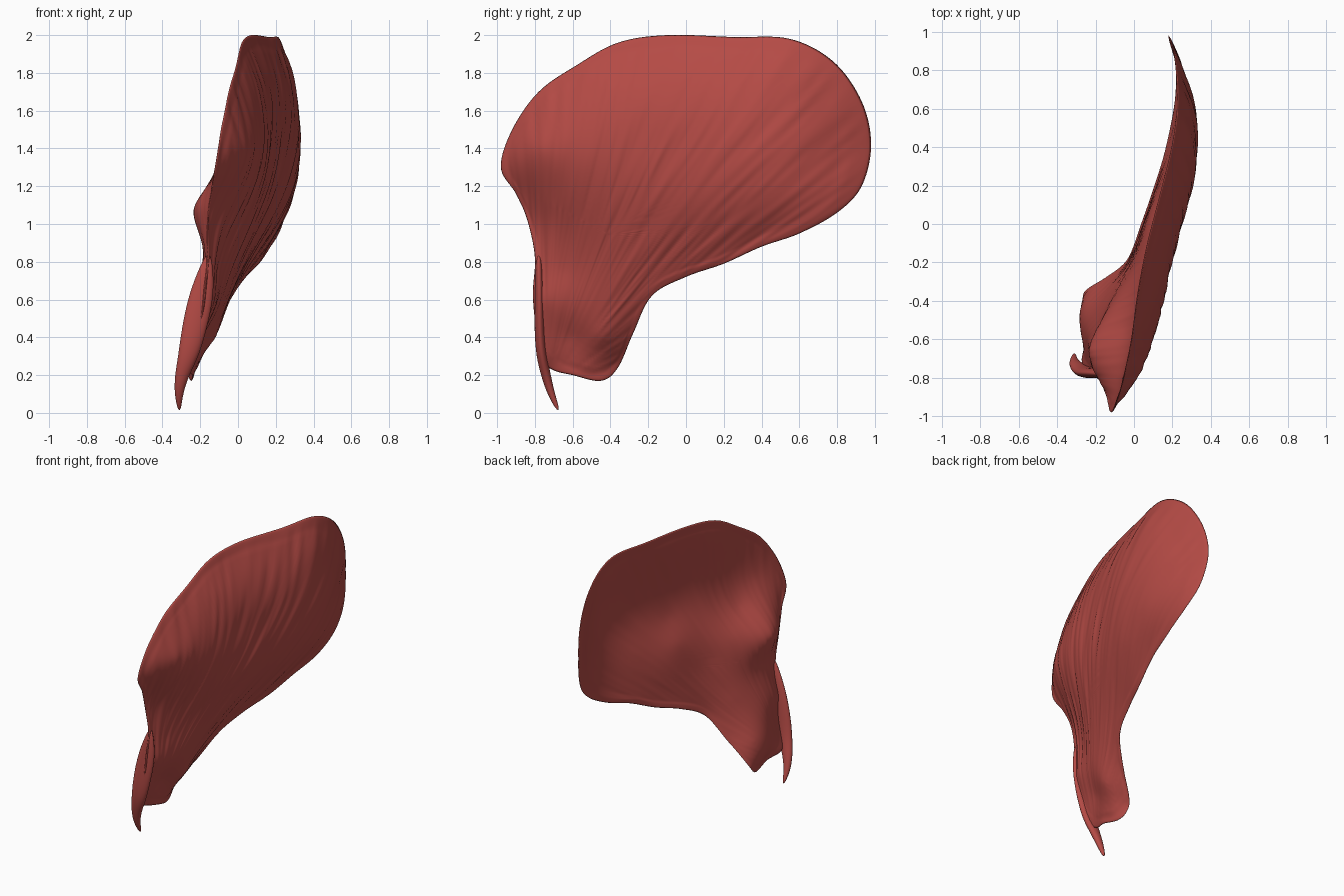
import bpy
import bmesh
import math
from mathutils import Vector, noise

if "Cube" in bpy.data.objects:
    bpy.data.objects.remove(bpy.data.objects["Cube"], do_unlink=True)

# Single muscle colour
muscle_red = bpy.data.materials.new("muscle_red")
muscle_red.use_nodes = True
COLOUR = (0.46, 0.07, 0.06, 1)
muscle_red.diffuse_color = COLOUR
muscle_red.node_tree.nodes["Principled BSDF"].inputs["Base Color"].default_value = COLOUR

# Control points are (y, z, x): the rim of the fan, then its two faces
RIM = [(-.98, 1.3, -.12), (-.92, 1.5, -.09), (-.78, 1.7, -.05), (-.58, 1.84, -.01),
       (-.36, 1.96, .02), (-.1, 2, .07), (.25, 1.99, .16), (.55, 1.98, .22),
       (.78, 1.86, .22), (.93, 1.65, .2), (.98, 1.42, .18), (.93, 1.2, .2),
       (.8, 1.06, .22), (.6, .95, .21), (.4, .88, .17), (.2, .79, .11),
       (0, .72, .04), (-.18, .62, -.03), (-.28, .42, -.15), (-.36, .24, -.26),
       (-.45, .17, -.25), (-.6, .2, -.24), (-.71, .23, -.27), (-.77, .3, -.24),
       (-.81, .6, -.18), (-.8, .82, -.16), (-.84, 1.02, -.16), (-.9, 1.16, -.14)]
OUTER = [(-.78, 1.4, .03), (-.5, 1.45, .125), (-.15, 1.45, .21), (.1, 1.45, .28),
         (.5, 1.45, .33), (.75, 1.45, .28), (.5, 1.8, .29), (0, 1.8, .19),
         (-.4, 1.75, .1), (-.7, 1.1, -.03), (-.3, 1, .1), (.2, 1.05, .24),
         (.55, 1.15, .29), (-.65, .75, -.1), (-.4, .7, -.02), (-.6, .4, -.18),
         (-.45, .4, -.12), (-.77, .6, -.15)]
INNER = [(.6, 1.65, .27), (.6, 1.42, .275), (.6, 1.2, .245), (.3, 1.6, .23),
         (.3, 1.4, .23), (.3, 1.2, .185), (0, 1.55, .15), (0, 1.35, .14),
         (0, 1.18, .075), (-.4, 1.5, .04), (-.72, 1.42, -.05), (-.55, 1.28, -.05),
         (-.64, 1.08, -.23), (-.76, 1.08, -.21), (-.42, 1.12, -.1), (-.25, 1, -.03),
         (0, 1.8, .11), (.5, 1.8, .235), (-.4, 1.8, .015), (-.6, .87, -.18),
         (-.35, .7, -.13), (-.55, .55, -.24), (-.68, .5, -.23), (-.77, .6, -.21),
         (-.4, .4, -.25), (-.52, .3, -.28)]


def kernel(dy, dz):
    r2 = dy * dy + dz * dz
    return r2 * math.log(r2) if r2 > 1e-9 else 0


def smooth_sheet(points):
    """Return x(y, z) of a thin bent plate through the points."""
    n = len(points)
    size = n + 3
    rows = [[kernel(p[0] - q[0], p[1] - q[1]) for q in points]
            + [1, p[0], p[1], p[2]] for p in points]
    rows += [[f(p) for p in points] + [0] * 4
             for f in (lambda p: 1, lambda p: p[0], lambda p: p[1])]
    for c in range(size):
        best = max(range(c, size), key=lambda r: abs(rows[r][c]))
        rows[c], rows[best] = rows[best], rows[c]
        for r in range(size):
            if r != c:
                f = rows[r][c] / rows[c][c]
                rows[r] = [a - f * b for a, b in zip(rows[r], rows[c])]
    w = [rows[i][size] / rows[i][i] for i in range(size)]

    def height(y, z):
        bend = sum(k * kernel(y - p[0], z - p[1]) for k, p in zip(w, points))
        return bend + w[n] + w[n + 1] * y + w[n + 2] * z
    return height


def closed_spline(points, steps):
    """Rounded closed outline through the points."""
    pts = [Vector(p[:2]) for p in points]
    n = len(pts)
    out = []
    for i in range(n):
        a, b, c, d = (pts[(i + k) % n] for k in (-1, 0, 1, 2))
        for s in range(steps):
            t = s / steps
            out.append((2 * b + (c - a) * t + (2 * a - 5 * b + 4 * c - d) * t ** 2
                        + (3 * b - a - 3 * c + d) * t ** 3) / 2)
    return out


def fibres(y, z):
    """Shallow grooves that fan out from the tendon."""
    angle = math.atan2(z - .1, y + .75)
    reach = math.hypot(z - .1, y + .75)
    grooves = noise.noise((angle * 24, reach * 1.8, 0))
    fine = noise.noise((angle * 48, reach * 2.5, 5))
    return (.009 * grooves + .006 * fine) * min(1, reach)


def mesh_object(name, bm):
    bmesh.ops.recalc_face_normals(bm, faces=bm.faces)
    mesh = bpy.data.meshes.new(name)
    bm.to_mesh(mesh)
    bm.free()
    mesh.materials.append(muscle_red)
    mesh.shade_smooth()
    obj = bpy.data.objects.new(name, mesh)
    bpy.context.collection.objects.link(obj)
    return obj


def bridge(bm, first, second):
    n = len(first)
    for i in range(n):
        j = (i + 1) % n
        bm.faces.new((first[i], first[j], second[j], second[i]))


# Muscle fan: rings shrink from the rim to the middle on both faces
outer_x = smooth_sheet(RIM + OUTER)
inner_x = smooth_sheet(RIM + INNER)
outline = closed_spline(RIM, 10)
middle = Vector((-.42, .95))
RINGS = 60


def fan_point(p, s, side):
    y, z = p
    a, b = outer_x(y, z), inner_x(y, z)
    half = max((a - b) / 2, .012) * min(1, math.sqrt((1 - s) * 12))
    ripple = fibres(y, z) * (1 if side > 0 else .35)
    return ((a + b) / 2 + side * half + ripple * min(1, (1 - s) * 12), y, z)


bm = bmesh.new()
rim_loop = [bm.verts.new(fan_point(p, 1, 1)) for p in outline]
for side in (1, -1):
    loop = rim_loop
    for k in range(1, RINGS):
        s = 1 - (k / RINGS) ** 1.15
        ring = [bm.verts.new(fan_point(middle.lerp(p, s), s, side)) for p in outline]
        bridge(bm, loop, ring)
        loop = ring
    tip = bm.verts.new(fan_point(middle, 0, side))
    for i in range(len(loop)):
        bm.faces.new((loop[i - 1], loop[i], tip))
mesh_object("muscle_fan", bm)

# Tendon blade: flat along the front edge, narrowing to a hook (x, y, z, half sizes)
BLADE = [(-.155, -.78, .85, .015, .015), (-.19, -.775, .64, .075, .028),
         (-.235, -.775, .43, .07, .03), (-.262, -.765, .3, .058, .03),
         (-.297, -.742, .2, .04, .028), (-.315, -.715, .1, .024, .022),
         (-.31, -.675, .01, .008, .01)]
SIDES = 10
bm = bmesh.new()
loops = []
for x, y, z, wide, deep in BLADE:
    angles = [math.tau * i / SIDES for i in range(SIDES)]
    loops.append([bm.verts.new((x + wide * math.cos(a), y + deep * math.sin(a), z))
                  for a in angles])
for first, second in zip(loops, loops[1:]):
    bridge(bm, first, second)
bm.faces.new(loops[0])
bm.faces.new(loops[-1])
blade = mesh_object("tendon_blade", bm)
blade.modifiers.new("smooth", "SUBSURF").levels = 2
